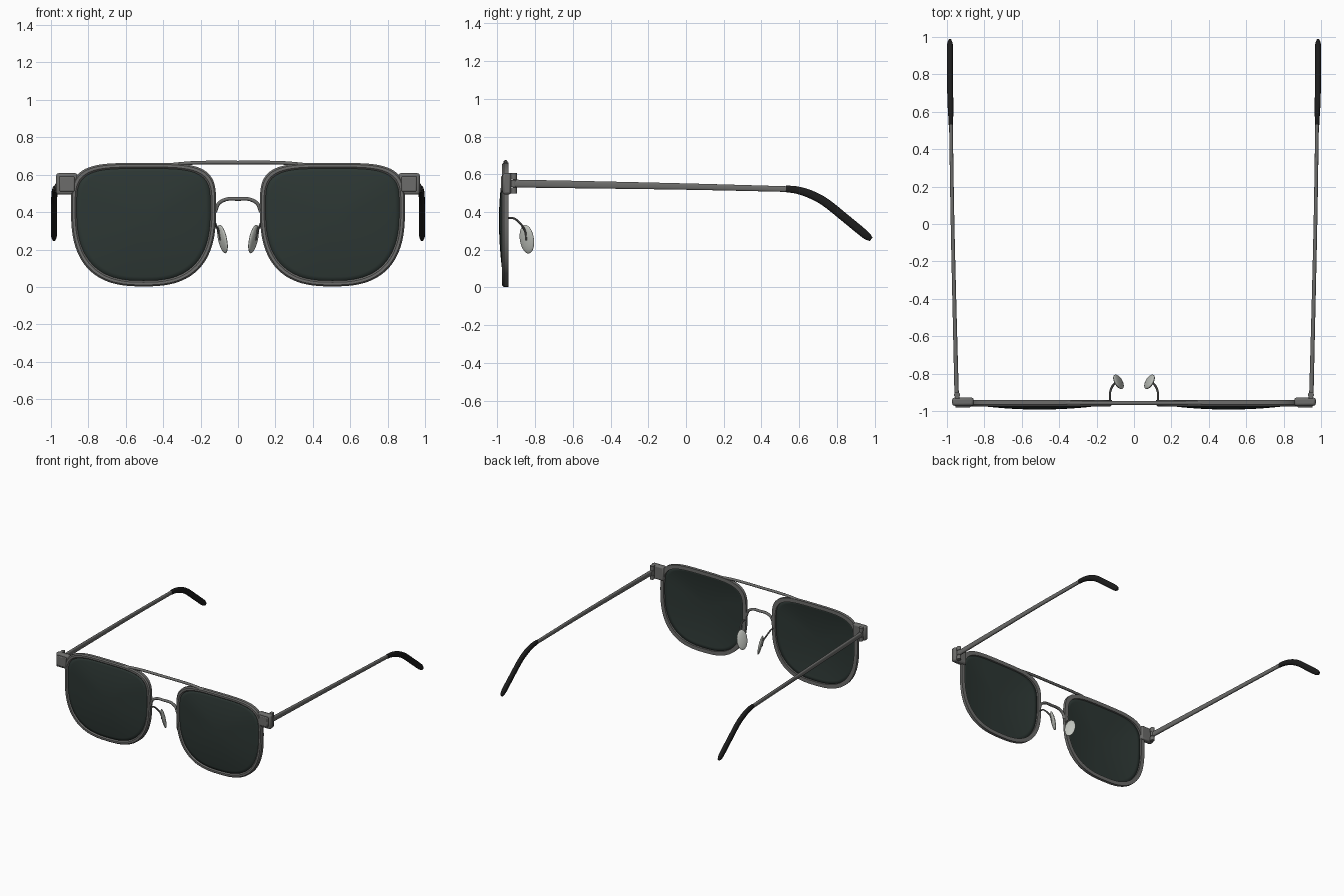
import bpy, bmesh, math
from mathutils import Vector, Matrix

if "Cube" in bpy.data.objects:
    bpy.data.objects.remove(bpy.data.objects["Cube"])


def material(name, r, g, b):
    m = bpy.data.materials.new(name)
    m.diffuse_color = (r, g, b, 1)
    m.use_nodes = True
    m.node_tree.nodes["Principled BSDF"].inputs["Base Color"].default_value = m.diffuse_color
    return m


METAL = material("gunmetal", 0.15, 0.15, 0.145)
GLASS = material("dark_green_glass", 0.026, 0.038, 0.034)
BLACK = material("black_acetate", 0.012, 0.012, 0.012)
CLEAR = material("pale_silicone", 0.55, 0.57, 0.53)


def finish(name, bm, mat, mirror=True, bevel=0, angle=35):
    bmesh.ops.recalc_face_normals(bm, faces=bm.faces)
    me = bpy.data.meshes.new(name)
    bm.to_mesh(me)
    bm.free()
    ob = bpy.data.objects.new(name, me)
    bpy.context.collection.objects.link(ob)
    me.materials.append(mat)
    bpy.context.view_layer.objects.active = ob
    ob.select_set(True)
    bpy.ops.object.shade_smooth_by_angle(angle=math.radians(angle))
    ob.select_set(False)
    if bevel:
        b = ob.modifiers.new("bevel", "BEVEL")
        b.width, b.segments = bevel, 2
    if mirror:
        ob.modifiers.new("mirror", "MIRROR")
    return ob


def bridge_rings(bm, rings, loop=False):
    n = len(rings[0])
    for a, b in zip(rings, rings[1:] + (rings[:1] if loop else [])):
        for i in range(n):
            j = (i + 1) % n
            bm.faces.new((a[i], a[j], b[j], b[i]))


def spline(pts, steps):
    # Catmull-Rom through points of any dimension
    vs = [Vector(p) for p in pts]
    vs = [2 * vs[0] - vs[1]] + vs + [2 * vs[-1] - vs[-2]]
    out = []
    for k in range(1, len(vs) - 2):
        p0, p1, p2, p3 = vs[k - 1:k + 3]
        for s in range(steps):
            t = s / steps
            out.append(0.5 * (2 * p1 + (p2 - p0) * t + (2 * p0 - 5 * p1 + 4 * p2 - p3) * t * t
                              + (3 * p1 - p0 - 3 * p2 + p3) * t ** 3))
    return out + [vs[-2]]


def sweep(name, pts, radii, mat, ref, steps=6, sides=12, mirror=True, power=1.0):
    # radii: list of (along ref, across ref), one per sampled point or one for all
    path = spline(pts, steps)
    if len(radii) == len(pts):
        rad = spline(radii, steps)
    else:
        rad = [Vector(radii[0])] * len(path)
    bm = bmesh.new()
    rings = []
    for i, p in enumerate(path):
        t = (path[min(i + 1, len(path) - 1)] - path[max(i - 1, 0)]).normalized()
        u = Vector(ref)
        u = (u - t * u.dot(t)).normalized()
        w = t.cross(u)
        ring = []
        for k in range(sides):
            a = 2 * math.pi * (k + 0.5) / sides
            c, s = math.cos(a), math.sin(a)
            c = math.copysign(abs(c) ** power, c)
            s = math.copysign(abs(s) ** power, s)
            ring.append(bm.verts.new(p + u * c * rad[i][0] + w * s * rad[i][1]))
        rings.append(ring)
    bridge_rings(bm, rings)
    bm.faces.new(rings[0])
    bm.faces.new(rings[-1])
    return finish(name, bm, mat, mirror)


def box(name, lo, hi, mat, bevel):
    lo, hi = Vector(lo), Vector(hi)
    bm = bmesh.new()
    bmesh.ops.create_cube(bm, size=1, matrix=Matrix.Translation((lo + hi) / 2)
                          @ Matrix.Diagonal((*(hi - lo), 1)))
    return finish(name, bm, mat, bevel=bevel)


# Lens outline: squarish on top, rounder below
CX, CZ, N = 0.505, 0.42, 96


def outline(inset):
    pts = []
    for i in range(N):
        a = 2 * math.pi * i / N
        c, s = math.cos(a), math.sin(a)
        n = 3.9 if s > 0 else 2.65
        h = (0.243 if s > 0 else 0.417) - inset
        pts.append((CX + (0.388 - inset) * math.copysign(abs(c) ** (2 / n), c),
                    CZ + h * math.copysign(abs(s) ** (2 / n), s)))
    return pts


# Rims: chamfered band swept round the outline
bm = bmesh.new()
profile = [(0, -0.942), (0, -0.966), (0.008, -0.975), (0.022, -0.975), (0.03, -0.967), (0.03, -0.942)]
rings = [[bm.verts.new((x, y, z)) for x, z in outline(d)] for d, y in profile]
bridge_rings(bm, rings, loop=True)
finish("rims", bm, METAL)

# Lenses: shallow domes bulging forward
bm = bmesh.new()
rings = []
edge = outline(0.024)
for k in range(1, 13):
    f = k / 12
    rings.append([bm.verts.new((CX + (x - CX) * f, -0.961 - 0.026 * (1 - f * f), CZ - 0.06 * (1 - f) + (z - CZ) * f))
                  for x, z in edge])
bridge_rings(bm, rings)
bm.faces.new(rings[0])
lens = finish("lenses", bm, GLASS)
sol = lens.modifiers.new("thickness", "SOLIDIFY")
sol.thickness, sol.offset = 0.01, 0

# Brow bar and nose bridge
sweep("brow_bar", [(-0.37, -0.957, 0.652), (-0.22, -0.957, 0.664), (0, -0.957, 0.665),
                   (0.22, -0.957, 0.664), (0.37, -0.957, 0.652)],
      [(0.012, 0.010)], METAL, (0, 1, 0), mirror=False)
sweep("nose_bridge", [(-0.122, -0.957, 0.40), (-0.104, -0.957, 0.445), (-0.06, -0.957, 0.469), (0, -0.957, 0.47),
                      (0.06, -0.957, 0.469), (0.104, -0.957, 0.445), (0.122, -0.957, 0.40)],
      [(0.012, 0.010)], METAL, (0, 1, 0), mirror=False)

# Nose pad arms and pads
sweep("pad_arms", [(0.127, -0.95, 0.368), (0.129, -0.91, 0.365), (0.12, -0.875, 0.335),
                   (0.103, -0.853, 0.295), (0.094, -0.848, 0.25)],
      [(0.006, 0.006)], METAL, (1, 0, 0), sides=8)
bm = bmesh.new()
bmesh.ops.create_uvsphere(bm, u_segments=24, v_segments=14, radius=1,
                          matrix=Matrix.Translation((0.083, -0.844, 0.256))
                          @ Matrix.Rotation(math.radians(-30), 4, "Z")
                          @ Matrix.Rotation(math.radians(13), 4, "Y")
                          @ Matrix.Diagonal((0.013, 0.043, 0.078, 1)))
finish("nose_pads", bm, CLEAR, angle=60)

# End pieces with raised front plates
box("end_pieces", (0.857, -0.972, 0.493), (0.972, -0.928, 0.608), METAL, 0.012)
box("end_plates", (0.874, -0.982, 0.51), (0.955, -0.965, 0.591), METAL, 0.006)

# Hinge barrels and the leaves holding them
for tag, z0, z1 in (("lower", 0.497, 0.53), ("middle", 0.533, 0.57), ("upper", 0.573, 0.606)):
    bm = bmesh.new()
    bmesh.ops.create_cone(bm, cap_ends=True, segments=20, radius1=0.016, radius2=0.016, depth=z1 - z0,
                          matrix=Matrix.Translation((0.946, -0.913, (z0 + z1) / 2)))
    finish(tag + "_hinge_barrels", bm, METAL)
    if tag != "middle":
        box(tag + "_hinge_leaves", (0.934, -0.935, z0), (0.958, -0.912, z1), METAL, 0.002)

# Temples and curved temple tips
sweep("temples", [(0.948, -0.918, 0.551), (0.956, -0.6, 0.546), (0.97, 0.0, 0.535), (0.979, 0.56, 0.521)],
      [(0.012, 0.021), (0.011, 0.020), (0.010, 0.017), (0.010, 0.015)], METAL, (1, 0, 0), sides=16, power=0.7)
sweep("temple_tips", [(0.979, 0.53, 0.523), (0.980, 0.59, 0.516), (0.982, 0.66, 0.494), (0.983, 0.74, 0.451),
                      (0.984, 0.85, 0.363), (0.984, 0.95, 0.281), (0.984, 0.982, 0.255)],
      [(0.012, 0.018), (0.014, 0.020), (0.016, 0.022), (0.016, 0.023), (0.016, 0.023), (0.016, 0.022), (0.008, 0.012)],
      BLACK, (1, 0, 0), sides=16, power=0.8)
